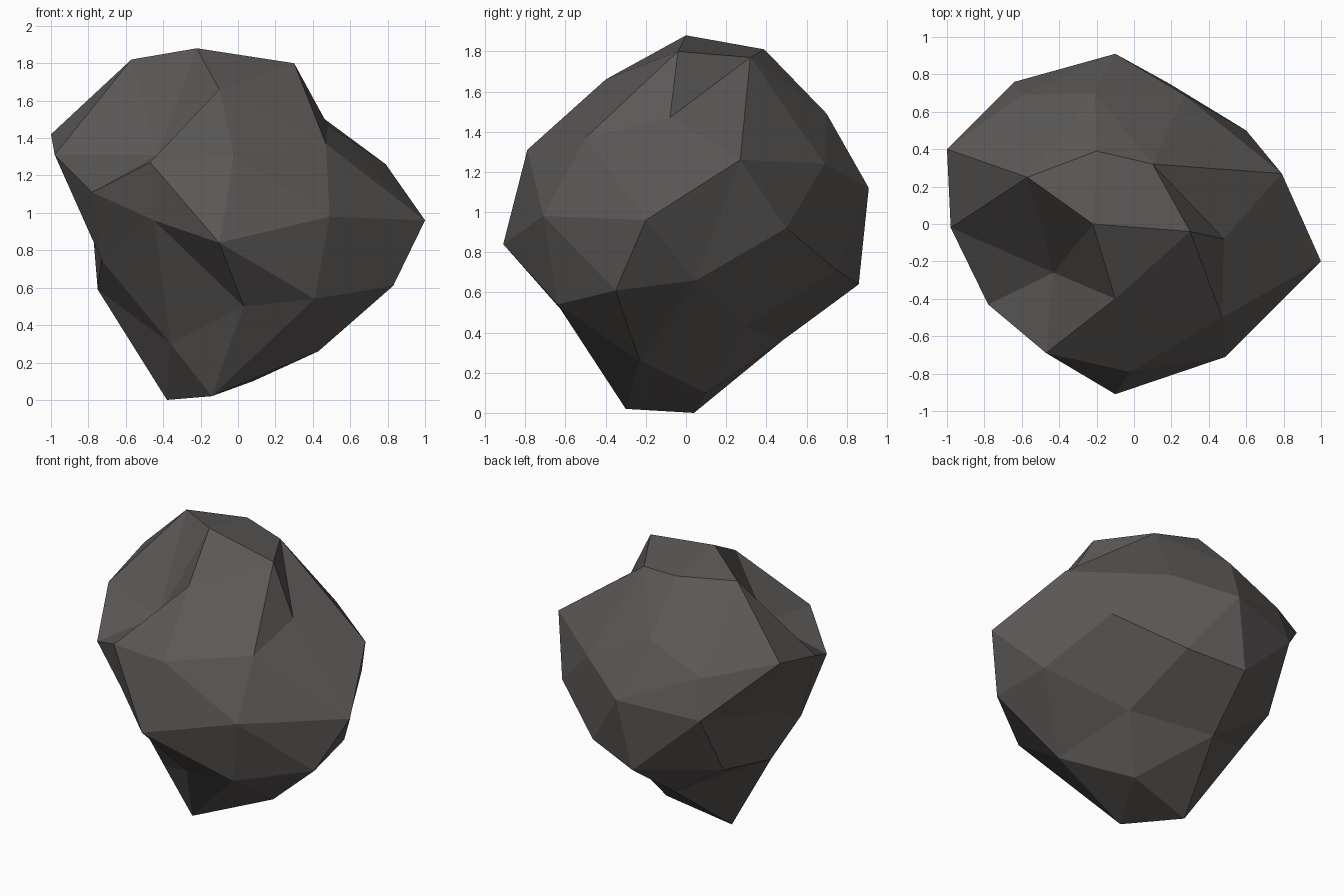
import bpy, bmesh
from mathutils import Vector

if "Cube" in bpy.data.objects:
    bpy.data.objects.remove(bpy.data.objects["Cube"])

# Corner points of the chipped boulder, grouped by height
CORNERS = {
    # crown
    'A': (-.22, 0, 1.88), 'B': (.30, -.04, 1.80), 'C': (-.57, .25, 1.82),
    'D': (-.20, .39, 1.81), 'E': (.10, .32, 1.77), 'F': (-.10, -.40, 1.66),
    # shoulder, including the notch (N) and the hollow (P)
    'N': (.48, -.08, 1.47), 'P': (-.43, -.26, 1.31), 'H': (.47, -.50, 1.37),
    'I': (.79, .27, 1.26), 'L': (.27, .69, 1.24), 'M': (-.21, .70, 1.49),
    'o': (-.60, .69, 1.32), 'T': (-1.0, .40, 1.42), 'U': (-.98, -.02, 1.31),
    'V': (-.78, -.43, 1.11), 'W': (-.47, -.69, 1.27), 'X': (-.02, -.79, 1.31),
    # waist
    'J': (1.0, -.20, .96), 'K': (.60, .50, .92), 'Q': (-.10, .91, 1.12),
    'n': (-.64, .76, 1.06), 'u': (-.78, .22, .95), 'c': (-.45, -.64, .96),
    'Y': (-.10, -.91, .84), 'Z': (.49, -.71, .98),
    # lower flank
    'R': (-.19, .86, .64), 'S': (.19, .75, .71), 'a': (.41, -.64, .54),
    'b': (.03, -.61, .50), 'd': (.83, -.35, .61), 'e': (.78, .05, .66),
    'l': (-.73, -.22, .75), 't': (-.75, .14, .59), 'm': (-.66, .53, .64),
    # foot
    'q': (.28, .29, .43), 's': (-.25, .48, .36), 'f': (.43, -.23, .26),
    'h': (-.36, -.29, .30), 'r': (.08, .10, .10), 'g': (-.14, -.30, .02),
    'k': (-.38, .04, 0),
}
# Ridges and creases that must run between two given corners
RIDGES = "BN EN EI BH HN CD CU AP FW PV VW WY Yb cb ch ag bg bh ht hl KS SR Tn nR Ke df".split()
CENTRE = Vector((0, 0, .95))

# Wrap a ball around the corner directions, then push each corner to its place
bm = bmesh.new()
verts = {k: bm.verts.new((Vector(p) - CENTRE).normalized()) for k, p in CORNERS.items()}
bmesh.ops.convex_hull(bm, input=list(bm.verts))


def make_ridge(v, w):
    """Flip the shared edge of two triangles so that it joins v and w."""
    if bm.edges.get((v, w)):
        return
    for face in v.link_faces:
        edge = next(e for e in face.edges if v not in e.verts)
        if any(w in f.verts for f in edge.link_faces):
            bmesh.utils.edge_rotate(edge, True)
            return


for pair in RIDGES:
    make_ridge(verts[pair[0]], verts[pair[1]])
for k, p in CORNERS.items():
    verts[k].co = p
bmesh.ops.recalc_face_normals(bm, faces=list(bm.faces))

mesh = bpy.data.meshes.new("boulder")
bm.to_mesh(mesh)
bm.free()

# One flat dark stone colour
stone = bpy.data.materials.new("dark stone")
stone.diffuse_color = (.105, .097, .093, 1)
stone.use_nodes = True
stone.node_tree.nodes["Principled BSDF"].inputs["Base Color"].default_value = stone.diffuse_color
mesh.materials.append(stone)
boulder = bpy.data.objects.new("boulder", mesh)
bpy.context.collection.objects.link(boulder)
